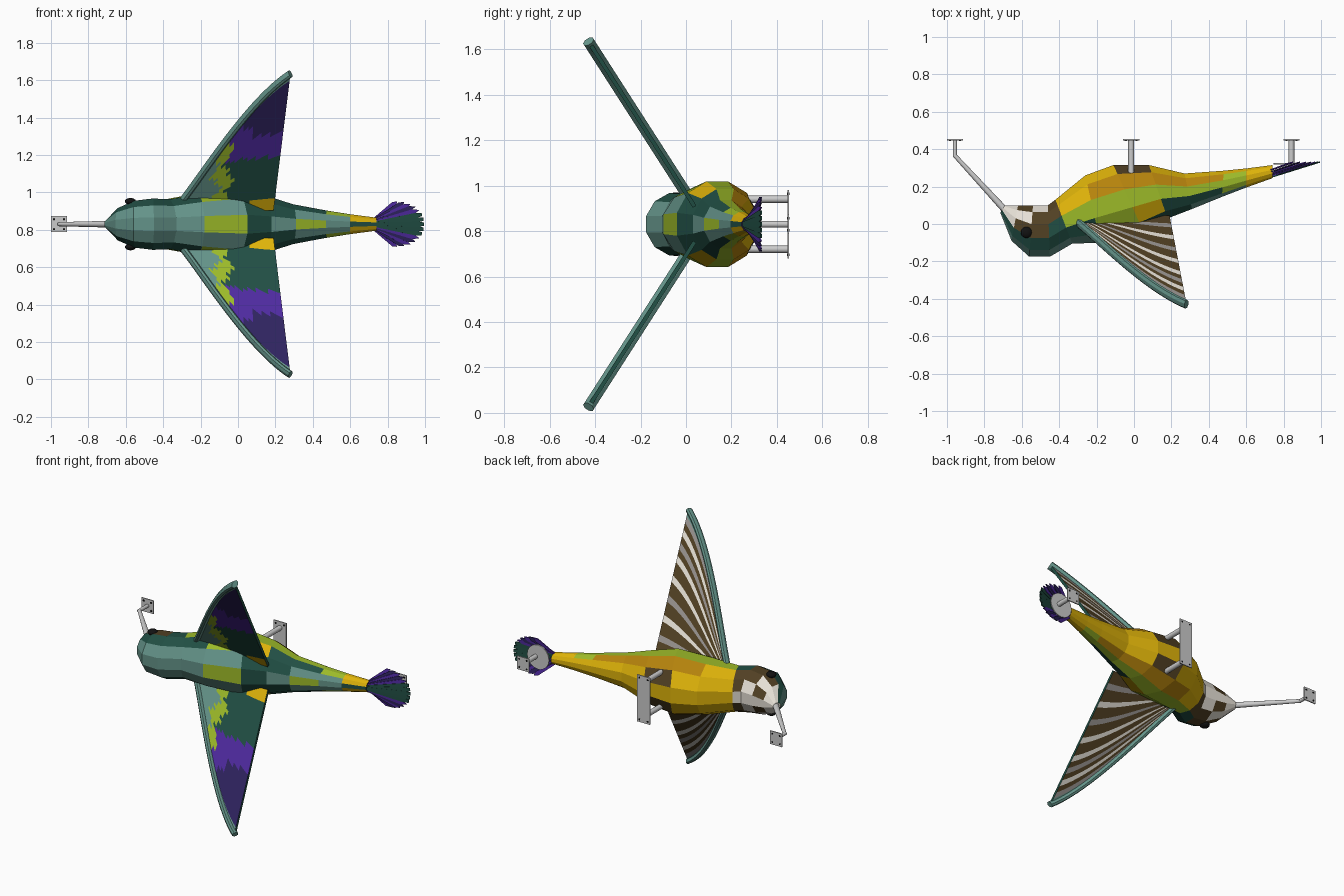
import bpy, bmesh, math, random
from mathutils import Vector
from mathutils.geometry import interpolate_bezier

if "Cube" in bpy.data.objects:
    bpy.data.objects.remove(bpy.data.objects["Cube"])

random.seed(4)
ZC = 0.83  # height of the mirror plane


def lin(c):
    return tuple((v / 255) ** 2.2 for v in c) + (1.0,)


PALETTE = {'t': (100, 146, 136), 'd': (38, 80, 70), 'l': (155, 185, 45), 'y': (222, 178, 18),
           'o': (180, 130, 20), 'w': (228, 222, 212), 'b': (82, 66, 40), 'g': (150, 145, 142),
           'p': (80, 46, 158), 'n': (50, 40, 95), 'k': (25, 25, 25)}
MATS = {}
for key, rgb in PALETTE.items():
    MATS[key] = bpy.data.materials.new("colour_" + key)
    MATS[key].diffuse_color = lin(rgb)


def make(name, verts, faces, cols=None, origin=(0, 0, ZC), mirror=False):
    me = bpy.data.meshes.new(name)
    me.from_pydata([tuple(v) for v in verts], [], faces)
    ob = bpy.data.objects.new(name, me)
    bpy.context.collection.objects.link(ob)
    ob.location = origin
    if cols:
        keys = sorted(set(cols))
        for k in keys:
            me.materials.append(MATS[k])
        for p, c in zip(me.polygons, cols):
            p.material_index = keys.index(c)
    if mirror:
        m = ob.modifiers.new("mirror", 'MIRROR')
        m.use_axis = (False, False, True)
        m.use_mirror_merge = False
    return ob


def fix_normals(ob):
    bm = bmesh.new()
    bm.from_mesh(ob.data)
    bmesh.ops.recalc_face_normals(bm, faces=bm.faces)
    bm.to_mesh(ob.data)
    bm.free()


def rod(name, p, q, r, r2=None):
    p, q = Vector(p), Vector(q)
    bpy.ops.mesh.primitive_cone_add(vertices=16, radius1=r, radius2=r2 or r, depth=(q - p).length,
                                    location=(p + q) / 2)
    ob = bpy.context.object
    ob.name = name
    ob.rotation_euler = (q - p).to_track_quat('Z', 'Y').to_euler()
    bpy.ops.object.shade_smooth_by_angle()
    return ob


def wall_plate(name, x, z, w, h):
    bpy.ops.mesh.primitive_cube_add(size=1, location=(x, 0.45, z))
    ob = bpy.context.object
    ob.name = name
    ob.scale = (w, 0.007, h)
    for sx in (-1, 1):
        for sz in (-1, 1):
            bx, bz = x + sx * (w / 2 - 0.016), z + sz * (h / 2 - 0.016)
            b = rod(name + "_bolt", (bx, 0.444, bz), (bx, 0.4545, bz), 0.006)
            b.data.materials.append(MATS['k'])


# body: 12-sided rings given by back point, front point (x, y) and half width
RINGS = [(-.69, .10, -.715, .06, .022), (-.62, .10, -.655, -.09, .09), (-.54, .10, -.56, -.175, .13),
         (-.46, .10, -.45, -.175, .142), (-.42, .13, -.33, -.105, .138), (-.26, .26, -.18, -.10, .168),
         (-.11, .315, .05, -.04, .195), (.08, .315, .18, .03, .16), (.27, .27, .31, .08, .11),
         (.48, .285, .47, .145, .075), (.60, .297, .60, .195, .055), (.74, .315, .74, .245, .036)]
# panel colours, one row per side from the front (0) to the back (6)
PANELS = ["tttttldtltd", "ttttttddtty", "dddddlyddly", "wbbdlllllly",
          "wwbbyooooly", "wbwbyybyyyy", "wwwwyyyyyyy"]
S = 12
verts, faces, cols = [], [], []
for bx, by, fx, fy, hw in RINGS:
    back, front = Vector((bx, by, 0)), Vector((fx, fy, 0))
    mid, half = (back + front) / 2, (front - back) / 2 / math.cos(math.pi / S)
    for i in range(S):
        a = (i - 0.5) * math.tau / S
        verts.append(mid + half * math.cos(a) + Vector((0, 0, hw * math.sin(a))))
for r in range(len(RINGS) - 1):
    for i in range(S):
        j = (i + 1) % S
        faces.append((r * S + i, r * S + j, (r + 1) * S + j, (r + 1) * S + i))
        cols.append(PANELS[min(i, S - i)][r])
faces += [tuple(range(S)), tuple(range(len(verts) - S, len(verts)))]
cols += ['w', 'n']
fix_normals(make("body", verts, faces, cols))

# eyes
for s in (-1, 1):
    bpy.ops.mesh.primitive_uv_sphere_add(segments=16, ring_count=8, radius=0.03,
                                         location=(-0.575, -0.045, ZC + s * 0.122))
    eye = bpy.context.object
    eye.name = "eye"
    eye.scale = (1, 1, 0.6)
    eye.data.materials.append(MATS['k'])
    bpy.ops.object.shade_smooth_by_angle()

# wings: feathers blend from the curved leading edge to the root line
SPAN, NORM = Vector((0, -.54, .84)), Vector((0, -.84, -.54))
BASE = Vector((0, .03, .09))


def wing_pt(x, s, off=0.0):
    return BASE + Vector((x, 0, 0)) + SPAN * s + NORM * off


NT, NU = 24, 22
lead = interpolate_bezier(Vector((-.30, .04, 0)), Vector((-.18, .22, 0)),
                          Vector((.06, .68, 0)), Vector((.28, .85, 0)), NT + 1)
root = [Vector((-.26, 0, 0)).lerp(Vector((.19, -.015, 0)), t / NT) for t in range(NT + 1)]
STRIPES = "tgbwbgbwbbwbbgbbwbbgbb"
for side, off in (("front", .009), ("back", -.009)):
    verts, faces, cols = [], [], []
    for u in range(NU):
        jit = random.uniform(-.06, .06)
        n0 = len(verts)
        for t in range(NT + 1):
            for k in (u, u + 1):
                p = lead[t].lerp(root[t], k / NU)
                verts.append(wing_pt(p.x, p.y, off))
        for t in range(NT):
            a = n0 + 2 * t
            q = (a, a + 1, a + 3, a + 2)
            faces.append(q if side == "back" else q[::-1])
            m = lead[t].lerp(root[t], (u + .5) / NU)
            f, s = t / NT + jit, m.y + jit * .5
            if side == "back":
                c = STRIPES[u]
            elif u >= NU - 2 and t > NT * .7:
                c = 'y'
            elif u == 0 or f < .33:
                c = 't'
            elif f < .46 and s < .36:
                c = 'l'
            else:
                c = 'd' if s < .30 else 'p' if s < .47 else 'n'
            cols.append(c)
    make("wing_" + side, verts, faces, cols, mirror=True)

# wing trailing edge strip
l, r = lead[-1], root[-1]
make("wing_trailing_edge", [wing_pt(p.x, p.y, o) for p in (l, r) for o in (.009, -.009)],
     [(0, 1, 3, 2)], ['d'], mirror=True)

# rounded rim along the leading edge
verts, faces = [], []
M = 8
for t in range(NT + 1):
    d = (lead[min(t + 1, NT)] - lead[max(t - 1, 0)]).normalized()
    for i in range(M):
        a = (i + .5) * math.tau / M
        w, h = .018 * math.cos(a), .027 * math.sin(a)
        verts.append(wing_pt(lead[t].x - d.y * w, lead[t].y + d.x * w, h))
for t in range(NT):
    for i in range(M):
        j = (i + 1) % M
        faces.append((t * M + i, t * M + j, (t + 1) * M + j, (t + 1) * M + i))
faces += [tuple(range(M)), tuple(range(NT * M, NT * M + M))]
fix_normals(make("wing_rim", verts, faces, ['t'] * len(faces), mirror=True))

# tail: fan of pointed feathers
verts, faces, cols = [], [], []
NF = 15
for i in range(NF):
    k = -1 + 2 * i / (NF - 1)
    b = Vector((.735, .247 + .04 * k * k, .034 * k))
    tip = Vector((.745 + .25 * (1 - .58 * k * k), .328, .12 * math.sin(k * math.pi / 2)))
    d = tip - b
    side = Vector((-d.z, 0, d.x)).normalized()
    n0 = len(verts)
    m = b + d * .86
    tw = .009 if abs(k) < .3 else .001
    verts += [b - side * .006, m - side * .014, tip - side * tw,
              tip + side * tw, m + side * .014, b + side * .006]
    faces.append(tuple(n0 + j for j in range(6)))
    cols.append('d' if abs(k) < .35 else 'pn'[i % 2])
tail = make("tail_feathers", verts, faces, cols)
tail.modifiers.new("thickness", 'SOLIDIFY').thickness = .006

# wall mounts
wall_plate("beak_plate", -.957, ZC, .085, .085)
rod("beak_rod", (-.69, .075, ZC), (-.957, .365, ZC), .018, .011)
rod("beak_stub", (-.957, .358, ZC), (-.957, .45, ZC), .011)
wall_plate("body_plate", -.015, ZC, .09, .30)
for s in (-1, 1):
    rod("body_rod", (-.015, .22, ZC + s * .11), (-.015, .45, ZC + s * .11), .016)
wall_plate("tail_plate", .842, ZC, .085, .085)
rod("tail_rod", (.842, .32, ZC), (.842, .45, ZC), .015)
disc = rod("tail_disc", (.825, .318, ZC), (.825, .325, ZC), .078)

for m in bpy.data.materials:
    if m.users and not m.is_grease_pencil:
        m.use_nodes = True
        m.node_tree.nodes["Principled BSDF"].inputs["Base Color"].default_value = m.diffuse_color
